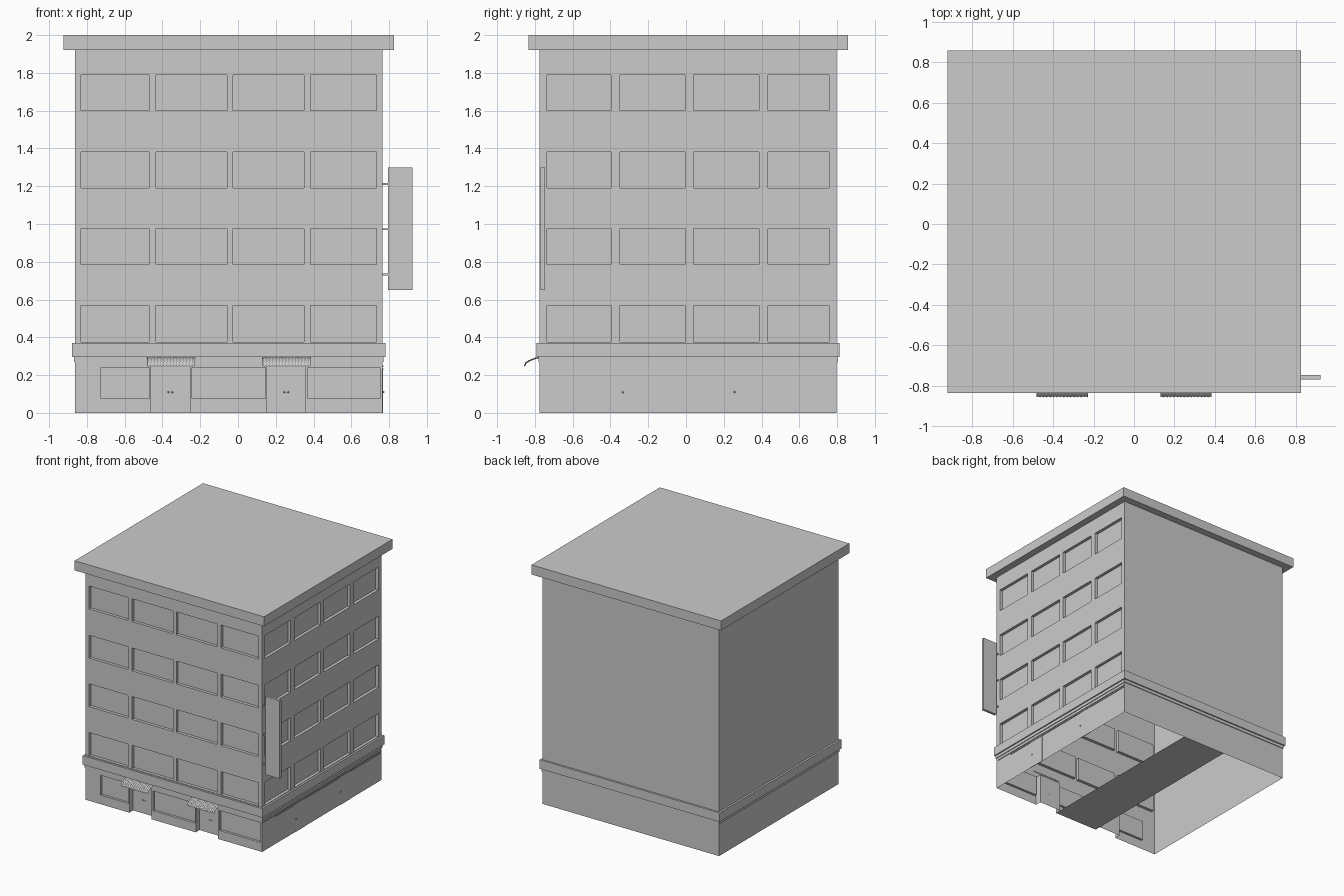
import bpy, bmesh, math

if "Cube" in bpy.data.objects:
    bpy.data.objects.remove(bpy.data.objects["Cube"])

X0, X1, Y0, Y1 = -0.863, 0.765, -0.775, 0.797
ROOF_Z = 1.92


def finish(bm, name, smooth=False):
    bmesh.ops.remove_doubles(bm, verts=bm.verts, dist=1e-5)
    me = bpy.data.meshes.new(name)
    bm.to_mesh(me)
    bm.free()
    ob = bpy.data.objects.new(name, me)
    bpy.context.collection.objects.link(ob)
    if smooth:
        for p in me.polygons:
            p.use_smooth = True
    return ob


def quad(bm, pts):
    bm.faces.new([bm.verts.new(p) for p in pts])


def box(name, lo, hi):
    bm = bmesh.new()
    bmesh.ops.create_cube(bm, size=1)
    for v in bm.verts:
        v.co = [(a + b) / 2 + c * (b - a) for a, b, c in zip(lo, hi, v.co)]
    return finish(bm, name)


def facade(name, u_range, openings, place):
    """Thin wall with recessed openings (u0, u1, z0, z1, depth)."""
    bm = bmesh.new()
    us = sorted({*u_range, *(v for o in openings for v in o[:2])})
    zs = sorted({0, ROOF_Z, *(v for o in openings for v in o[2:4])})
    for a, b in zip(us, us[1:]):
        for c, d in zip(zs, zs[1:]):
            mu, mz = (a + b) / 2, (c + d) / 2
            if not any(o[0] < mu < o[1] and o[2] < mz < o[3] for o in openings):
                quad(bm, [place(a, c, 0), place(b, c, 0), place(b, d, 0), place(a, d, 0)])
    for a, b, c, d, depth in openings:
        ring = [(a, c), (b, c), (b, d), (a, d)]
        quad(bm, [place(u, z, depth) for u, z in ring])
        for i, p in enumerate(ring):
            q = ring[(i + 1) % 4]
            if p[1] == q[1] == 0:
                continue
            quad(bm, [place(*p, 0), place(*q, 0), place(*q, depth), place(*p, depth)])
    return finish(bm, name)


def moulding(name, profile, cap=False):
    """Profile of (offset, z) swept round the building outline."""
    bm = bmesh.new()
    loops = [[(X0 - o, Y0 - o, z), (X1 + o, Y0 - o, z), (X1 + o, Y1 + o, z), (X0 - o, Y1 + o, z)]
             for o, z in profile]
    for lo, hi in zip(loops, loops[1:]):
        for i in range(4):
            j = (i + 1) % 4
            quad(bm, [lo[i], lo[j], hi[j], hi[i]])
    if cap:
        quad(bm, loops[-1])
    return finish(bm, name)


# Windowed front and right walls
floors = [(0.375, 0.568), (0.785, 0.975), (1.19, 1.38), (1.60, 1.79)]
front_cols = [(-0.83, -0.47), (-0.435, -0.057), (-0.027, 0.35), (0.385, 0.732)]
right_cols = [(-0.737, -0.398), (-0.35, -0.005), (0.04, 0.386), (0.433, 0.757)]
shop_cols = [(-0.725, -0.468), (-0.243, 0.145), (0.37, 0.752)]
doors = [(-0.46, -0.255), (0.153, 0.358)]
front_open = [(*c, *f, 0.025) for c in front_cols for f in floors]
front_open += [(*c, 0.075, 0.24, 0.02) for c in shop_cols]
front_open += [(*c, 0, 0.25, 0.05) for c in doors]
right_open = [(*c, *f, 0.025) for c in right_cols for f in floors]
facade("front_wall", (X0, X1), front_open, lambda u, z, d: (u, Y0 + d, z))
facade("right_wall", (Y0, Y1), right_open, lambda u, z, d: (X1 - d, u, z))

# Plain back and left walls
facade("back_wall", (-X1, -X0), [], lambda u, z, d: (-u, Y1 - d, z))
facade("left_wall", (-Y1, -Y0), [], lambda u, z, d: (X0 + d, -u, z))

# Band above the shops and overhanging roof
moulding("shop_band", [(0, 0.27), (0.006, 0.27), (0.006, 0.295), (0.016, 0.295), (0.016, 0.37), (0, 0.37)])
moulding("roof_slab", [(0, 1.92), (0.06, 1.92), (0.06, 2.0)], cap=True)

# Floor strip between the doors
bm = bmesh.new()
quad(bm, [(-0.255, Y0, 0), (0.153, Y0, 0), (0.153, Y1, 0), (-0.255, Y1, 0)])
finish(bm, "floor_strip")

# Side doors and the thin rail over them
for i, y in enumerate((-0.35, 0.25)):
    box(f"side_door_{i}", (X1 - 0.002, y, 0), (X1 + 0.003, y + 0.135, 0.235))
box("side_rail", (X1 - 0.002, -0.76, 0.243), (X1 + 0.006, 0.79, 0.252))
box("side_rail_lower", (X1 - 0.002, -0.6, 0.229), (X1 + 0.006, 0.79, 0.235))


def knob(name, pos):
    bm = bmesh.new()
    bmesh.ops.create_uvsphere(bm, u_segments=8, v_segments=6, radius=0.005)
    bmesh.ops.translate(bm, verts=bm.verts, vec=pos)
    finish(bm, name, True)


# Door knobs
for i, (a, b) in enumerate(doors):
    for s in (-1, 1):
        knob(f"door_knob_{i}_{s + 1}", ((a + b) / 2 + s * 0.01, Y0 + 0.047, 0.11))
for i, y in enumerate((-0.335, 0.257)):
    knob(f"side_knob_{i}", (X1 + 0.005, y, 0.11))

# Corrugated awnings
profile = [(-0.77, 0.296), (-0.80, 0.288), (-0.83, 0.276), (-0.848, 0.264), (-0.855, 0.247)]
for k, (x0, x1) in enumerate([(-0.482, -0.228), (0.13, 0.384)]):
    bm = bmesh.new()
    n = 60
    rows = []
    for i in range(n + 1):
        w = 0.004 * math.cos(i / n * 15 * math.tau)
        x = x0 + (x1 - x0) * i / n
        rows.append([(x, y - w * 0.6, z + w * 0.8) for y, z in profile])
    for r, s in zip(rows, rows[1:]):
        for j in range(len(profile) - 1):
            quad(bm, [r[j], r[j + 1], s[j + 1], s[j]])
    finish(bm, f"awning_{k}", True)

# Blade sign on three brackets
box("blade_sign", (0.793, -0.769, 0.65), (0.923, -0.747, 1.30))
for i, z in enumerate((0.733, 0.972, 1.212)):
    box(f"sign_bracket_{i}", (X1 - 0.005, -0.762, z - 0.005), (0.795, -0.752, z + 0.005))
